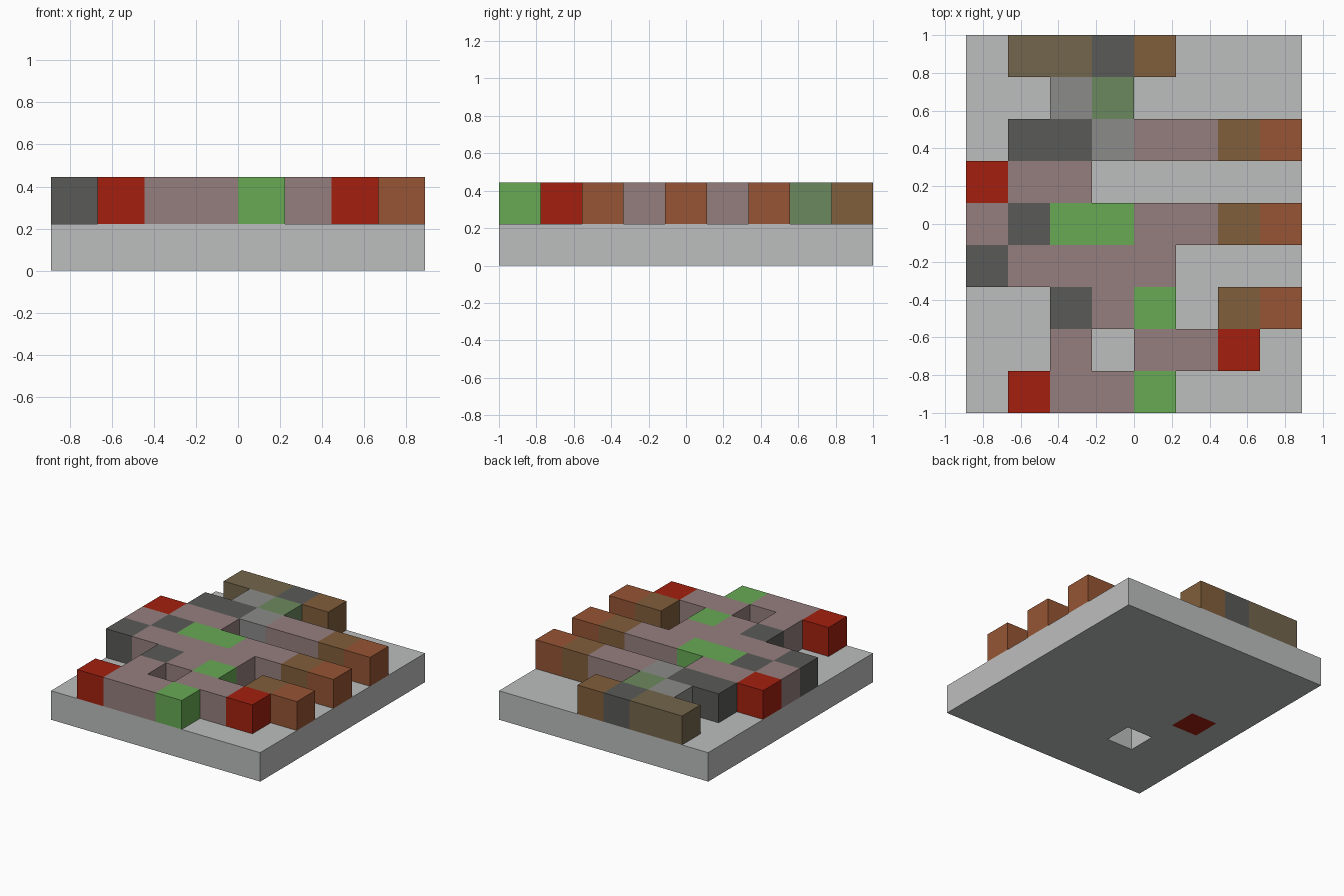
import bpy
import bmesh
from mathutils import Vector

if "Cube" in bpy.data.objects:
    bpy.data.objects.remove(bpy.data.objects["Cube"], do_unlink=True)

CELL = 2 / 9

# Letter: (object name, material name, sRGB colour)
PARTS = {
    "P": ("base_slab", "light grey", "BCBEBD"),
    "O": ("olive_blocks", "olive brown", "74664C"),
    "D": ("dark_blocks", "dark grey", "5A5B57"),
    "B": ("brown_blocks", "brown", "815E3C"),
    "M": ("grey_blocks", "mid grey", "8B8B8A"),
    "F": ("faded_green_blocks", "faded green", "6C885E"),
    "V": ("mauve_blocks", "mauve", "957F7E"),
    "S": ("sienna_blocks", "sienna", "965534"),
    "R": ("red_blocks", "red", "A4200F"),
    "G": ("green_blocks", "green", "68AA55"),
}

# Plan of each layer, back row first, -x at the left; a dot is empty
BASE_LAYER = ["PPPPPPPP"] * 4 + ["PRPPPPPP", "PPPPPPPP", "PP.PPPPP"] + ["PPPPPPPP"] * 2
BLOCK_LAYER = [
    ".OODB...",
    "..MF....",
    ".DDMVVBS",
    "RVV.....",
    "VDGGVVBS",
    "DVVVV...",
    "..DVG.BS",
    "..V.VVR.",
    ".RVVG...",
]


def linear(hex_code):
    rgb = [int(hex_code[i:i + 2], 16) / 255 for i in (0, 2, 4)]
    return [c / 12.92 if c < 0.04045 else ((c + 0.055) / 1.055) ** 2.4 for c in rgb] + [1]


def make_material(name, hex_code):
    mat = bpy.data.materials.new(name)
    mat.use_nodes = True
    colour = linear(hex_code)
    mat.diffuse_color = colour
    bsdf = next(n for n in mat.node_tree.nodes if n.type == "BSDF_PRINCIPLED")
    bsdf.inputs["Base Color"].default_value = colour
    bsdf.inputs["Roughness"].default_value = 0.8
    return mat


# Occupied cells, as (column, row from the front, layer)
cells = {}
for layer, plan in enumerate((BASE_LAYER, BLOCK_LAYER)):
    for row, line in enumerate(reversed(plan)):
        for col, letter in enumerate(line):
            if letter != ".":
                cells[col, row, layer] = letter


def add_cell(bm, cell):
    """Add the sides of one cell that do not touch another cell."""
    centre = Vector(cell) + Vector((0.5, 0.5, 0.5))
    for axis in range(3):
        for sign in (-1, 1):
            normal, u, v = Vector(), Vector(), Vector()
            normal[axis] = sign
            if tuple(int(a + b) for a, b in zip(cell, normal)) in cells:
                continue
            u[(axis + 1) % 3] = sign
            v[(axis + 2) % 3] = 1
            corners = [(-1, -1), (1, -1), (1, 1), (-1, 1)]
            verts = []
            for s, t in corners:
                p = centre + (normal + s * u + t * v) / 2
                verts.append(bm.verts.new((p - Vector((4, 4.5, 0))) * CELL))
            bm.faces.new(verts)


# One object for each colour
for letter, (part, mat_name, hex_code) in PARTS.items():
    bm = bmesh.new()
    for cell, kind in cells.items():
        if kind == letter:
            add_cell(bm, cell)
    bmesh.ops.remove_doubles(bm, verts=bm.verts, dist=0.001)
    mesh = bpy.data.meshes.new(part)
    bm.to_mesh(mesh)
    bm.free()
    mesh.materials.append(make_material(mat_name, hex_code))
    bpy.context.collection.objects.link(bpy.data.objects.new(part, mesh))
